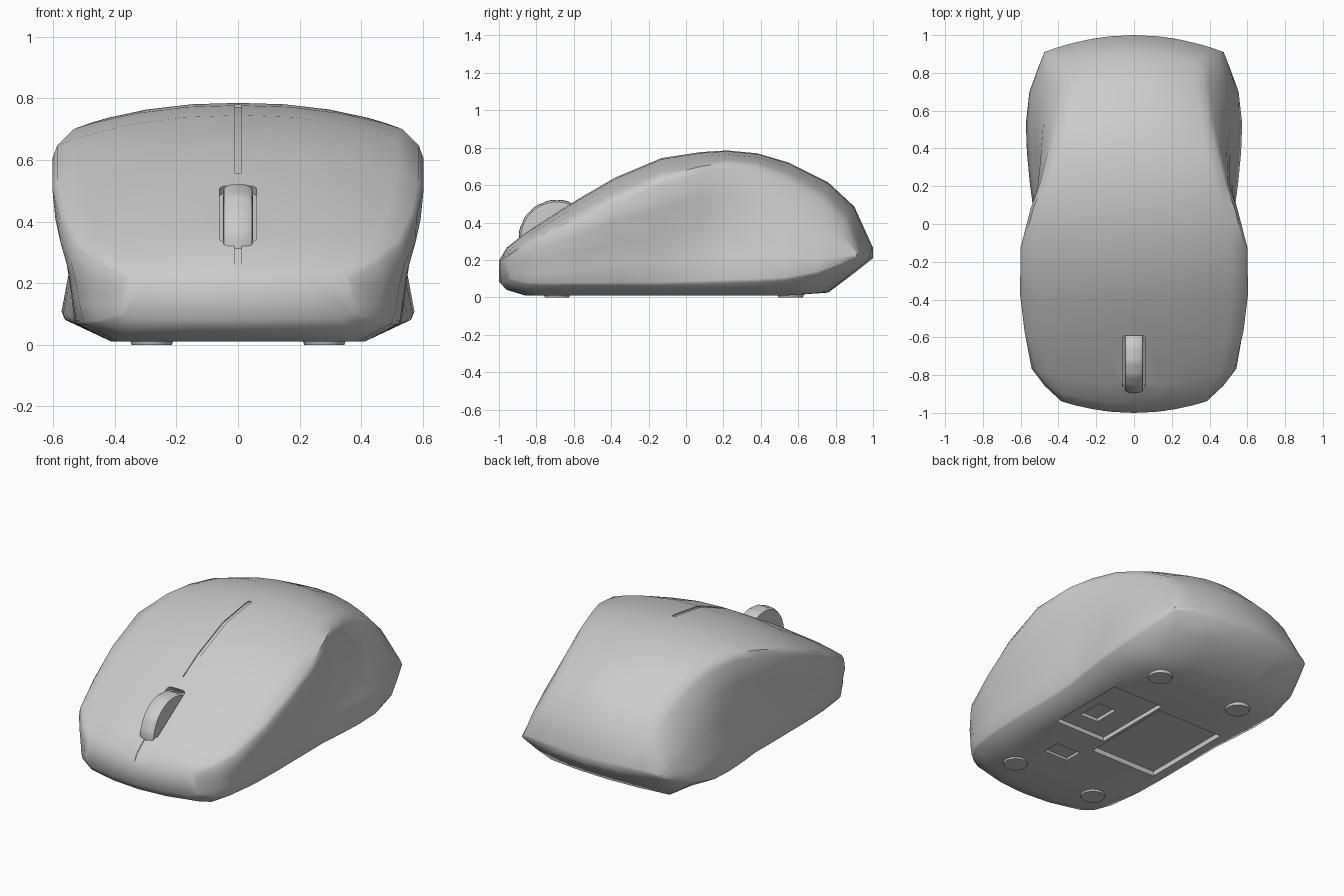
import bpy, bmesh, math
from mathutils import Matrix, Vector

if "Cube" in bpy.data.objects:
    bpy.data.objects.remove(bpy.data.objects["Cube"])

# Stations, front to back: centre y, top z, shell edge x z, waist x z, lower edge x z, base x z, plan bow
STATIONS = [
    (-1.00, .195, .36, .225, .38, .155, .37, .10, .33, .085, .06),
    (-0.96, .265, .45, .275, .465, .17, .45, .075, .36, .04, .10),
    (-0.86, .345, .53, .335, .525, .20, .50, .07, .39, .01, .09),
    (-0.62, .50, .58, .43, .55, .24, .525, .07, .41, .01, .05),
    (-0.38, .64, .605, .53, .56, .29, .53, .07, .41, .01, 0),
    (-0.13, .745, .605, .64, .555, .32, .53, .07, .41, .01, 0),
    (0.08, .777, .55, .695, .515, .36, .535, .075, .41, .01, 0),
    (0.22, .785, .495, .715, .505, .38, .555, .08, .41, .01, 0),
    (0.38, .77, .45, .70, .51, .38, .57, .085, .41, .01, 0),
    (0.55, .72, .41, .645, .515, .36, .575, .095, .41, .01, -.02),
    (0.76, .615, .38, .54, .51, .30, .555, .13, .40, .025, -.06),
    (0.90, .485, .38, .42, .485, .27, .51, .175, .42, .13, -.08),
    (1.00, .265, .42, .245, .465, .23, .475, .215, .45, .21, -.09),
]


def make(name, bm):
    bmesh.ops.recalc_face_normals(bm, faces=bm.faces)
    mesh = bpy.data.meshes.new(name)
    bm.to_mesh(mesh)
    bm.free()
    ob = bpy.data.objects.new(name, mesh)
    bpy.context.collection.objects.link(ob)
    return ob


def smooth(ob, angle):
    bpy.ops.object.select_all(action='DESELECT')
    ob.select_set(True)
    bpy.context.view_layer.objects.active = ob
    bpy.ops.object.shade_smooth_by_angle(angle=math.radians(angle))


def box(name, centre, size, tilt=0, bevel=0):
    bm = bmesh.new()
    bmesh.ops.create_cube(bm, size=1, matrix=Matrix.Diagonal((*size, 1)))
    if bevel:
        up = [e for e in bm.edges if abs((e.verts[0].co - e.verts[1].co).z) > 1e-4]
        bmesh.ops.bevel(bm, geom=up, offset=bevel, segments=3, profile=.5, affect='EDGES')
    bm.transform(Matrix.Translation(centre) @ Matrix.Rotation(tilt, 4, 'X'))
    return make(name, bm)


def half_section(s):
    y, zt, ex, ez, mx, mz, lx, lz, bx, bz, bow = s
    E, M, L, B = Vector((ex, ez)), Vector((mx, mz)), Vector((lx, lz)), Vector((bx, bz))
    crown = [Vector((f * ex, zt + (ez - zt) * f ** 2.3)) for f in (0, .3, .6, .85)]
    upper = .375 * E + .75 * M - .125 * L + Vector((.012, 0))
    lower = -.125 * E + .75 * M + .375 * L
    # shell edge and lower edge are each rounded with two points
    pts = crown + [E.lerp(crown[-1], .2), E.lerp(upper, .2), upper, M, lower,
                   L.lerp(lower, .1), L.lerp(B, .06), B, Vector((bx * .5, bz)), Vector((0, bz))]
    w = max(ex, mx, lx)
    return [(x, y + bow * (x / w) ** 2, z) for x, z in pts]


# Body shell lofted through the stations
bm = bmesh.new()
rings = []
for s in STATIONS:
    half = half_section(s)
    full = half + [(-x, y, z) for x, y, z in half[-2:0:-1]]
    rings.append([bm.verts.new(p) for p in full])
n = len(rings[0])
for a, b in zip(rings, rings[1:]):
    for i in range(n):
        j = (i + 1) % n
        bm.faces.new((a[i], a[j], b[j], b[i]))
last = n // 2
for ring in (rings[0], rings[-1]):          # nose and tail caps
    for i in range(last // 2):
        bm.faces.new((ring[i], ring[i + 1], ring[last - i - 1], ring[last - i]))
        bm.faces.new((ring[-i], ring[-i - 1], ring[i + 1 - last], ring[i - last]))
body = make("body_shell", bm)


def top_z(y):
    for a, b in zip(STATIONS, STATIONS[1:]):
        if a[0] <= y <= b[0]:
            return a[1] + (b[1] - a[1]) * (y - a[0]) / (b[0] - a[0])
    return STATIONS[0][1]


def groove(name, ys):
    bm = bmesh.new()
    path = [(y, top_z(y) - .007) for y in ys] + [(y, top_z(y) + .03) for y in reversed(ys)]
    face = bm.faces.new([bm.verts.new((-.011, y, z)) for y, z in path])
    out = bmesh.ops.extrude_face_region(bm, geom=[face])["geom"]
    bmesh.ops.translate(bm, vec=(.022, 0, 0), verts=[v for v in out if isinstance(v, bmesh.types.BMVert)])
    return make(name, bm)


# Cutters: button seam, wheel slot, underside recesses
cutters = [
    groove("seam_cutter", [-.52, -.38, -.13, .08, .12]),
    groove("nose_seam_cutter", [-.985, -.96, -.86]),
    box("wheel_slot_cutter", (0, -.755, .465), (.12, .335, .14), math.radians(31), .02),
    box("base_recess_cutter", (-.18, -.02, .01), (.44, .58, .06)),
    box("label_recess_cutter", (.23, .06, .01), (.34, .50, .05)),
    box("sensor_cutter", (.26, 0, .02), (.12, .16, .07)),
    box("switch_cutter", (.16, -.43, .01), (.16, .11, .03)),
]
for c in cutters:
    mod = body.modifiers.new(c.name, 'BOOLEAN')
    mod.operation, mod.solver, mod.object = 'DIFFERENCE', 'EXACT', c
bpy.context.view_layer.objects.active = body
for c in cutters:
    bpy.ops.object.modifier_apply(modifier=c.name)
    bpy.data.objects.remove(c)
smooth(body, 50)

# Scroll wheel: rounded tyre with shallow knurls across the tread
bm = bmesh.new()
N = 64
tyre = [(-.048, .165), (-.046, .193), (-.03, .203), (0, .205), (.03, .203), (.046, .193), (.048, .165)]
loops = []
for x, r in tyre:
    loop = []
    for k in range(N):
        a = 2 * math.pi * k / N
        rr = r - (.004 if k % 4 == 0 and abs(x) < .04 else 0)
        loop.append(bm.verts.new((x, -.69 + rr * math.cos(a), .317 + rr * math.sin(a))))
    loops.append(loop)
for a, b in zip(loops, loops[1:]):
    for k in range(N):
        bm.faces.new((a[k], a[(k + 1) % N], b[(k + 1) % N], b[k]))
bm.faces.new(loops[0])
bm.faces.new(loops[-1])
smooth(make("scroll_wheel", bm), 50)

# Four glide feet
for x in (-.28, .28):
    for y in (-.69, .56):
        bm = bmesh.new()
        bmesh.ops.create_cone(bm, cap_ends=True, segments=24, radius1=.065, radius2=.072,
                              depth=.02, matrix=Matrix.Translation((x, y, .01)))
        smooth(make("glide_foot", bm), 40)
